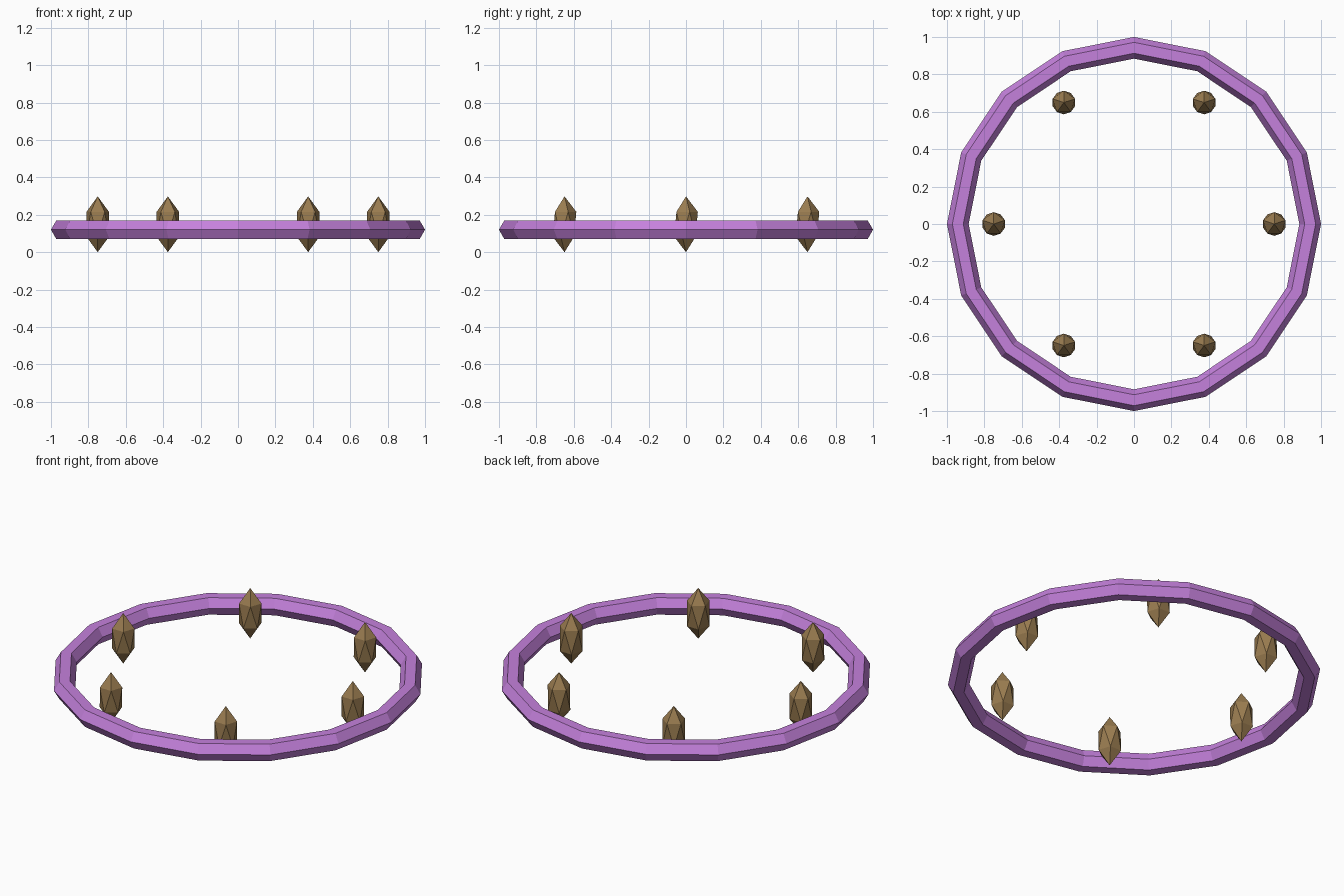
import bpy
from math import pi, cos, sin

if "Cube" in bpy.data.objects:
    bpy.data.objects.remove(bpy.data.objects["Cube"])


def material(name, color):
    m = bpy.data.materials.new(name)
    m.diffuse_color = color
    m.use_nodes = True
    m.node_tree.nodes["Principled BSDF"].inputs["Base Color"].default_value = m.diffuse_color
    return m


purple = material("ring_purple", (0.56, 0.22, 0.72, 1))
brown = material("stone_brown", (0.32, 0.2, 0.08, 1))

# Faceted ring: 16 segments around, hexagonal cross-section
bpy.ops.mesh.primitive_torus_add(
    major_segments=16, minor_segments=6,
    major_radius=0.942, minor_radius=0.058, location=(0, 0, 0.12))
ring = bpy.context.object
ring.name = "ring"
ring.data.materials.append(purple)
ring.data.polygons.foreach_set("use_smooth", [False] * len(ring.data.polygons))

# Six tall faceted stones standing inside the ring
for i in range(6):
    a = i * pi / 3
    bpy.ops.mesh.primitive_ico_sphere_add(
        subdivisions=1, radius=1,
        location=(0.75 * cos(a), 0.75 * sin(a), 0.149), rotation=(0, 0, pi / 2))
    stone = bpy.context.object
    stone.name = f"stone_{i + 1}"
    stone.scale = (0.0705, 0.0705, 0.149)
    stone.data.materials.append(brown)
